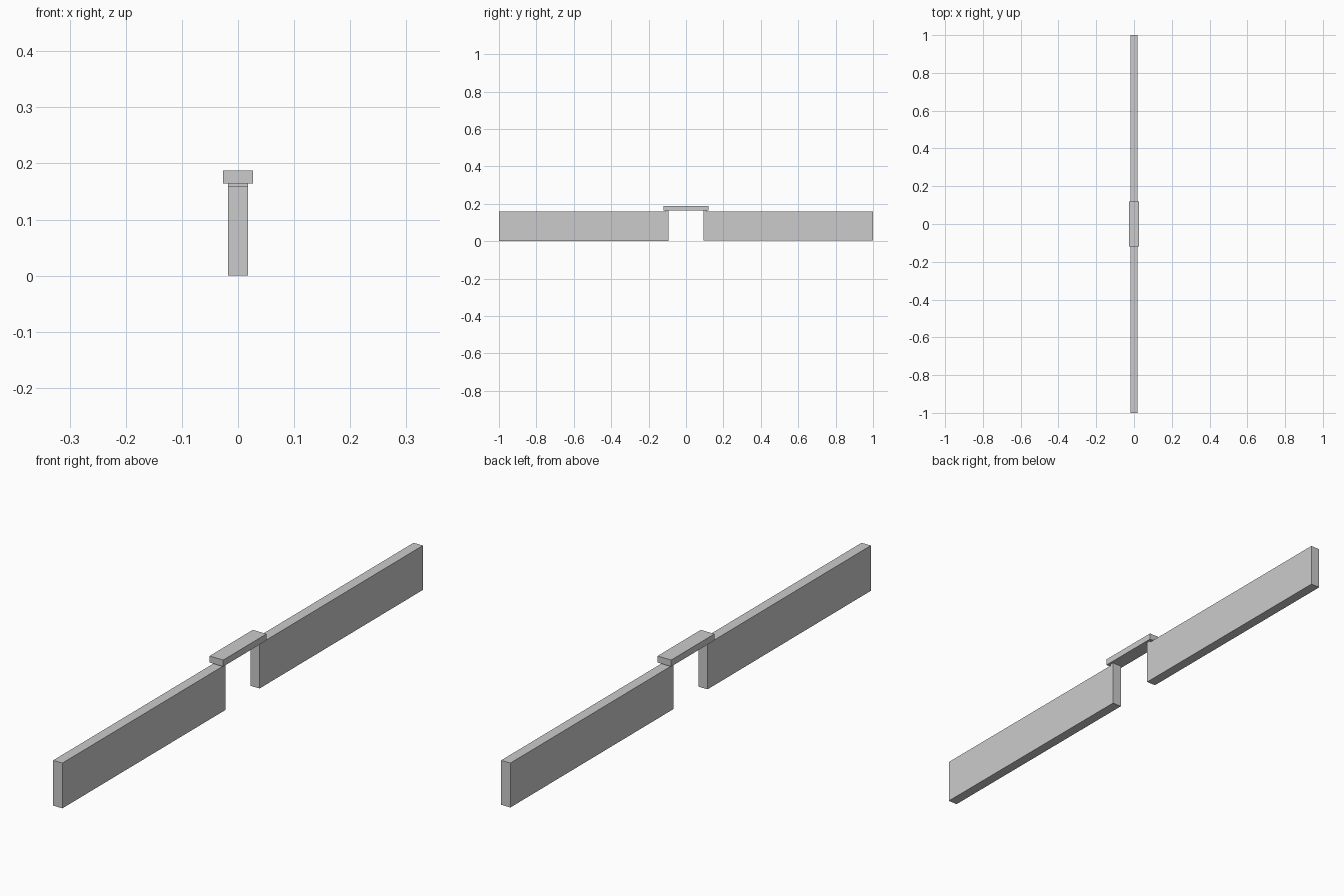
import bpy

if "Cube" in bpy.data.objects:
    bpy.data.objects.remove(bpy.data.objects["Cube"])


def box(name, x, y, z):
    """Box from (min, max) ranges on each axis."""
    bpy.ops.mesh.primitive_cube_add(size=1, location=[(a + b) / 2 for a, b in (x, y, z)])
    ob = bpy.context.object
    ob.name = name
    ob.scale = [b - a for a, b in (x, y, z)]
    bpy.ops.object.transform_apply(location=False, rotation=False, scale=True)
    return ob


W = 0.018
for side, label in ((-1, "front"), (1, "back")):
    # long upright wall panel
    box(label + "_panel", (-W, W), sorted((side * 0.094, side)), (0.0015 + side * 0.0015, 0.159))
    # small pad carrying the lintel
    box(label + "_pad", (-W, W), sorted((side * 0.094, side * 0.109)), (0.159, 0.165))

# flat lintel bridging the gap
box("lintel", (-0.0265, 0.0265), (-0.12, 0.12), (0.164, 0.187))
